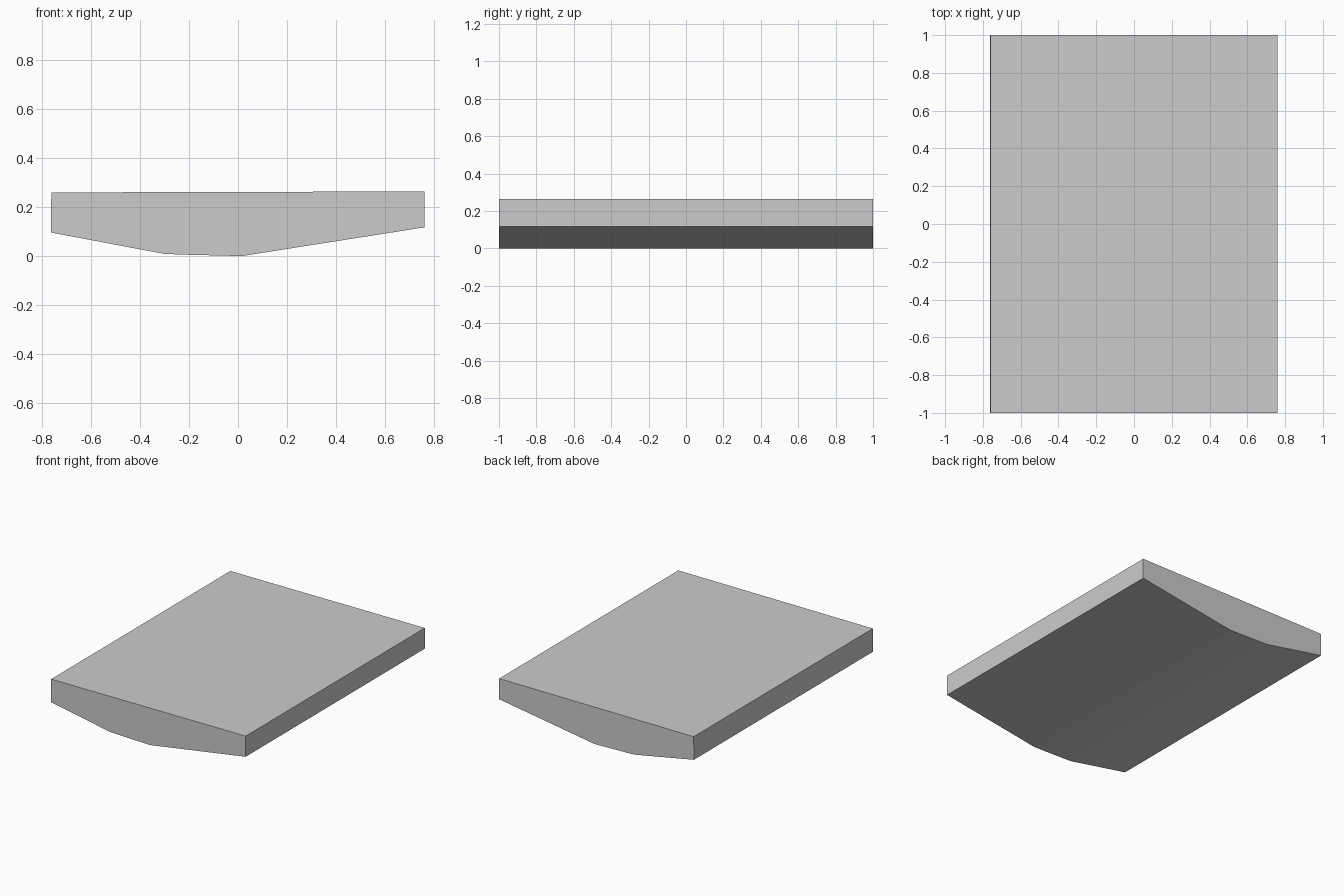
import bpy, bmesh

if "Cube" in bpy.data.objects:
    bpy.data.objects.remove(bpy.data.objects["Cube"])

# Cross-section (x, z), seen from the front
profile = [(-0.76, 0.259), (-0.762, 0.096), (-0.37, 0.022), (-0.30, 0.009),
           (-0.23, 0.006), (0.015, 0.0), (0.76, 0.117), (0.76, 0.263)]

# Slab with a keeled underside, extruded front to back
bm = bmesh.new()
front = bm.faces.new([bm.verts.new((x, -1, z)) for x, z in profile])
ext = bmesh.ops.extrude_face_region(bm, geom=[front])
moved = [g for g in ext["geom"] if isinstance(g, bmesh.types.BMVert)]
bmesh.ops.translate(bm, verts=moved, vec=(0, 2, 0))
bmesh.ops.recalc_face_normals(bm, faces=bm.faces)

mesh = bpy.data.meshes.new("keeled_slab")
bm.to_mesh(mesh)
bm.free()
slab = bpy.data.objects.new("keeled_slab", mesh)
bpy.context.collection.objects.link(slab)
